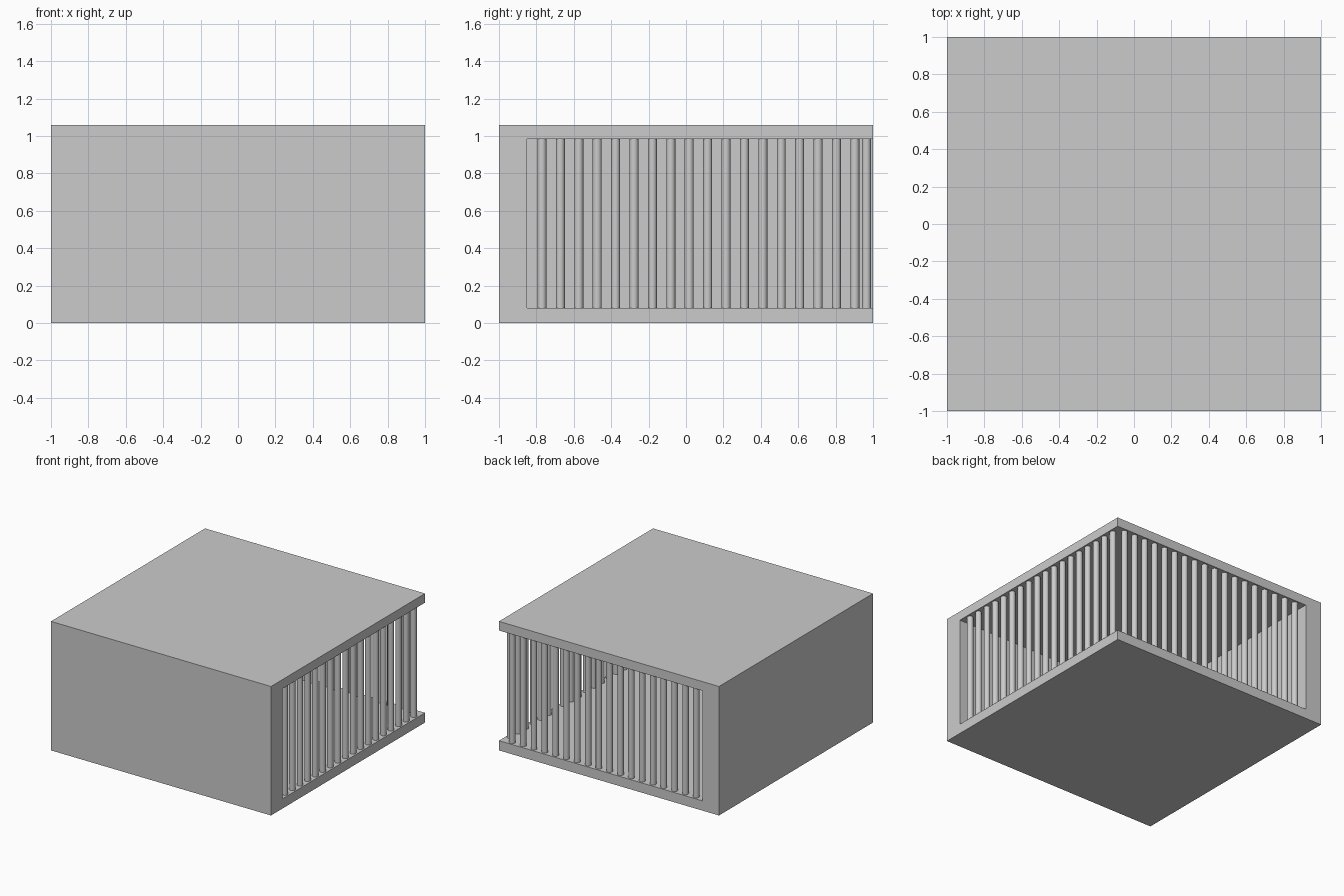
import bpy

if "Cube" in bpy.data.objects:
    bpy.data.objects.remove(bpy.data.objects["Cube"])

HEIGHT = 1.06          # overall height
Z0, Z1 = 0.08, 0.985   # floor top and ceiling underside
INNER = -0.85          # inner face of the two solid walls
ROW = 0.965            # line on which the bars stand
RADIUS = 0.024
COUNT, FIRST, STEP = 18, -0.77, 0.0984


def box(name, lo, hi):
    bpy.ops.mesh.primitive_cube_add(size=1, location=[(a + b) / 2 for a, b in zip(lo, hi)])
    ob = bpy.context.object
    ob.name = name
    ob.scale = [b - a for a, b in zip(lo, hi)]
    bpy.ops.object.transform_apply(location=True, rotation=False, scale=True)
    return ob


def bar(name, x, y):
    bpy.ops.mesh.primitive_cylinder_add(vertices=24, radius=RADIUS, depth=Z1 - Z0,
                                        location=(x, y, (Z0 + Z1) / 2))
    bpy.context.object.name = name
    bpy.ops.object.shade_smooth_by_angle()


# Shell: floor, roof, front wall and left wall, hollowed towards back and right
cutter = box("room_cutter", (INNER, INNER, Z0), (1.2, 1.2, Z1))
cutter.hide_render = True
shell = box("shell", (-1, -1, 0), (1, 1, HEIGHT))
mod = shell.modifiers.new("hollow", 'BOOLEAN')
mod.operation = 'DIFFERENCE'
mod.solver = 'EXACT'
mod.object = cutter
bpy.ops.object.modifier_apply(modifier=mod.name)
bpy.data.objects.remove(cutter)

# Bars along the open right and back sides
for i in range(COUNT):
    p = FIRST + i * STEP
    bar(f"right_bar_{i + 1}", ROW, p)
    bar(f"back_bar_{i + 1}", p, ROW)
